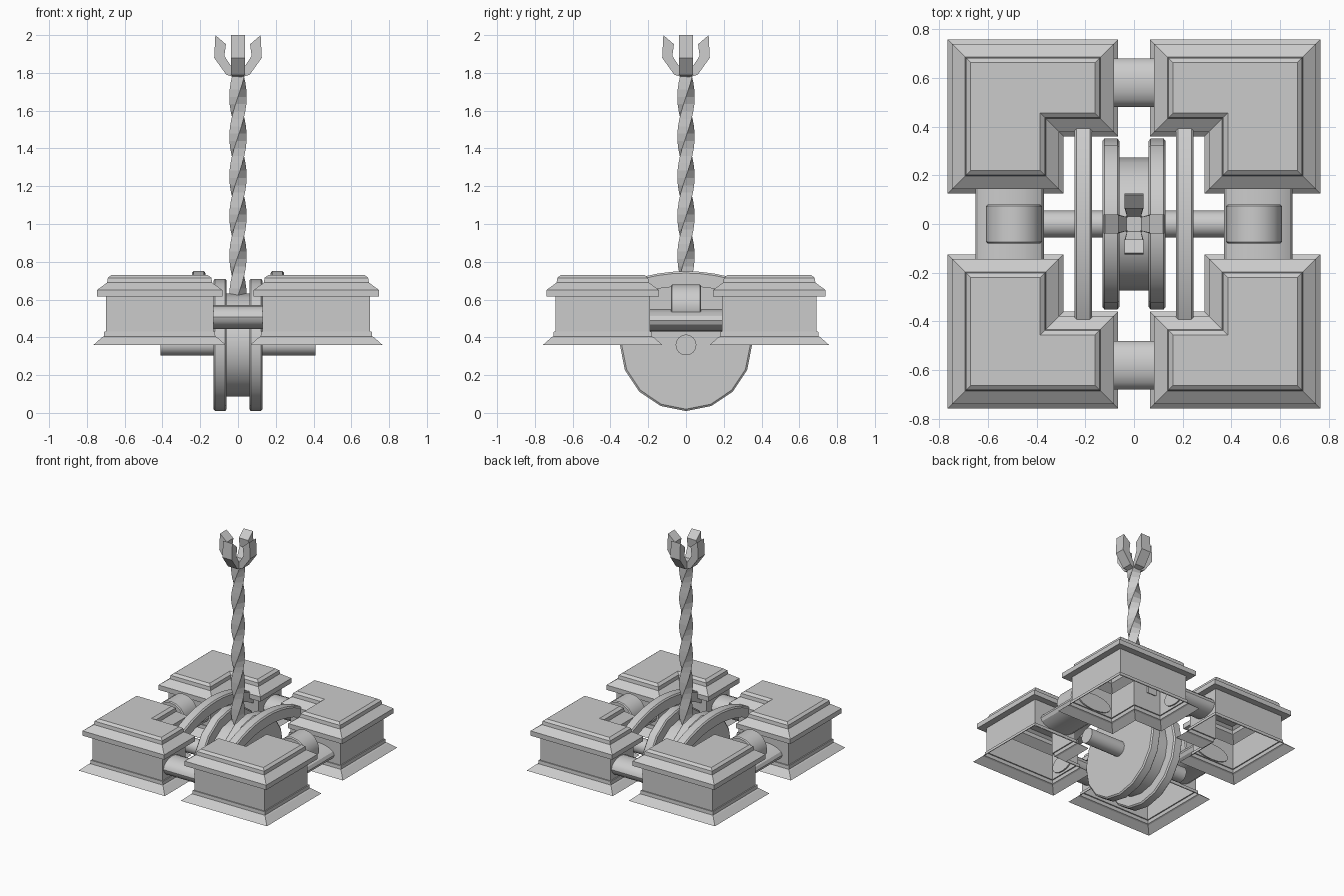
import bpy, bmesh, math
from mathutils import Vector

if "Cube" in bpy.data.objects:
    bpy.data.objects.remove(bpy.data.objects["Cube"])


def finish(name, bm, smooth=None):
    bmesh.ops.remove_doubles(bm, verts=bm.verts, dist=1e-5)
    bmesh.ops.recalc_face_normals(bm, faces=bm.faces)
    me = bpy.data.meshes.new(name)
    bm.to_mesh(me)
    bm.free()
    ob = bpy.data.objects.new(name, me)
    bpy.context.collection.objects.link(ob)
    if smooth:
        bpy.ops.object.select_all(action='DESELECT')
        ob.select_set(True)
        bpy.context.view_layer.objects.active = ob
        bpy.ops.object.shade_smooth_by_angle(angle=math.radians(smooth))
    return ob


def loft(name, rings, cap_start=True, cap_end=True, smooth=None):
    """Skin a list of point rings, optionally capping the ends."""
    bm = bmesh.new()
    vs = [[bm.verts.new(p) for p in r] for r in rings]
    n = len(vs[0])
    for a, b in zip(vs, vs[1:]):
        for i in range(n):
            j = (i + 1) % n
            bm.faces.new((a[i], a[j], b[j], b[i]))
    if cap_start:
        bm.faces.new(vs[0])
    if cap_end:
        bm.faces.new(vs[-1])
    return finish(name, bm, smooth)


def turned(name, centre, axis, profile, squash=1.0, sides=16, smooth=30):
    """Round part along x or y; profile = (position on axis, radius)."""
    rings = []
    for t, r in profile:
        ring = []
        for k in range(sides):
            a = 2 * math.pi * k / sides
            u, h = r * math.sin(a), r * squash * math.cos(a)
            p = Vector((t, u, h)) if axis == 'x' else Vector((u, t, h))
            ring.append(p + Vector(centre))
        rings.append(ring)
    return loft(name, rings, smooth=smooth)


# Four L-shaped corner blocks: moulding profile of (inset, height), open below
moulding = [(0, .36), (.045, .40), (.055, .405), (.057, .43), (.065, .43), (.065, .615),
            (.018, .615), (.018, .65), (.072, .69), (.076, .715), (.095, .73)]
for sx in (-1, 1):
    for sy in (-1, 1):
        rings = []
        for o, z in moulding:
            x0, x1, xn = .065 + o, .765 - o, .29 + o
            y0, y1, yn = .125 + o, .757 - o, .36 + o
            plan = [(x0, yn), (x0, y1), (x1, y1), (x1, y0), (xn, y0), (xn, yn)]
            rings.append([(sx * x, sy * y, z) for x, y in plan])
        loft("corner_block", rings, cap_start=False)

# Grooved wheel and its axle
half = [(-.13, .34), (-.122, .35), (-.068, .35), (-.06, .34), (-.06, .272)]
turned("grooved_wheel", (0, 0, .36), 'x', half + [(-t, r) for t, r in reversed(half)])
turned("axle", (0, 0, .36), 'x', [(-.41, .055), (.41, .055)])

for s in (-1, 1):
    # Oval links between neighbouring blocks
    turned("end_link", (0, s * .58, .507), 'x', [(-.14, .1), (.14, .1)], squash=.63)
    turned("side_link", (s * .51, 0, .49), 'y', [(-.2, .14), (.2, .14)], squash=.43)
    # Round saddle resting on each side link
    turned("side_saddle", (s * .493, 0, .565), 'y',
           [(-.08, .108), (-.073, .115), (.073, .115), (.08, .108)])
    # Arched bar over the wheel, tucked into the blocks
    rings = []
    for k in range(-6, 7):
        y = .44 * k / 6
        z = .75 - .9 + math.sqrt(.81 - y * y)
        c = s * .208
        rings.append([(c - .036, y, z - .08), (c + .036, y, z - .08), (c + .036, y, z - .01),
                      (c + .028, y, z), (c - .028, y, z), (c - .036, y, z - .01)])
    loft("arched_bar", rings, smooth=30)

# Twisted square rope
steps = 30
rings = []
for k in range(steps + 1):
    z = .62 + 1.17 * k / steps
    tw = math.radians(500) * k / steps
    rings.append([(.046 * math.cos(tw + i * math.pi / 2), .046 * math.sin(tw + i * math.pi / 2), z)
                  for i in range(4)])
loft("twisted_rope", rings)

# Four-pronged claw: one side profile (radius, height) repeated around z
prong = [(0, 1.77), (.062, 1.79), (.126, 1.88), (.12, 2.0), (.064, 1.952),
         (.072, 1.89), (.03, 1.825), (0, 1.825)]
for q in range(4):
    a = q * math.pi / 2
    rings = []
    for w in (-1, 1):
        ring = []
        for r, z in prong:
            h = w * min(.038, .018 + r * .35)
            ring.append((r * math.cos(a) - h * math.sin(a), r * math.sin(a) + h * math.cos(a), z))
        rings.append(ring)
    loft("claw_prong", rings)
